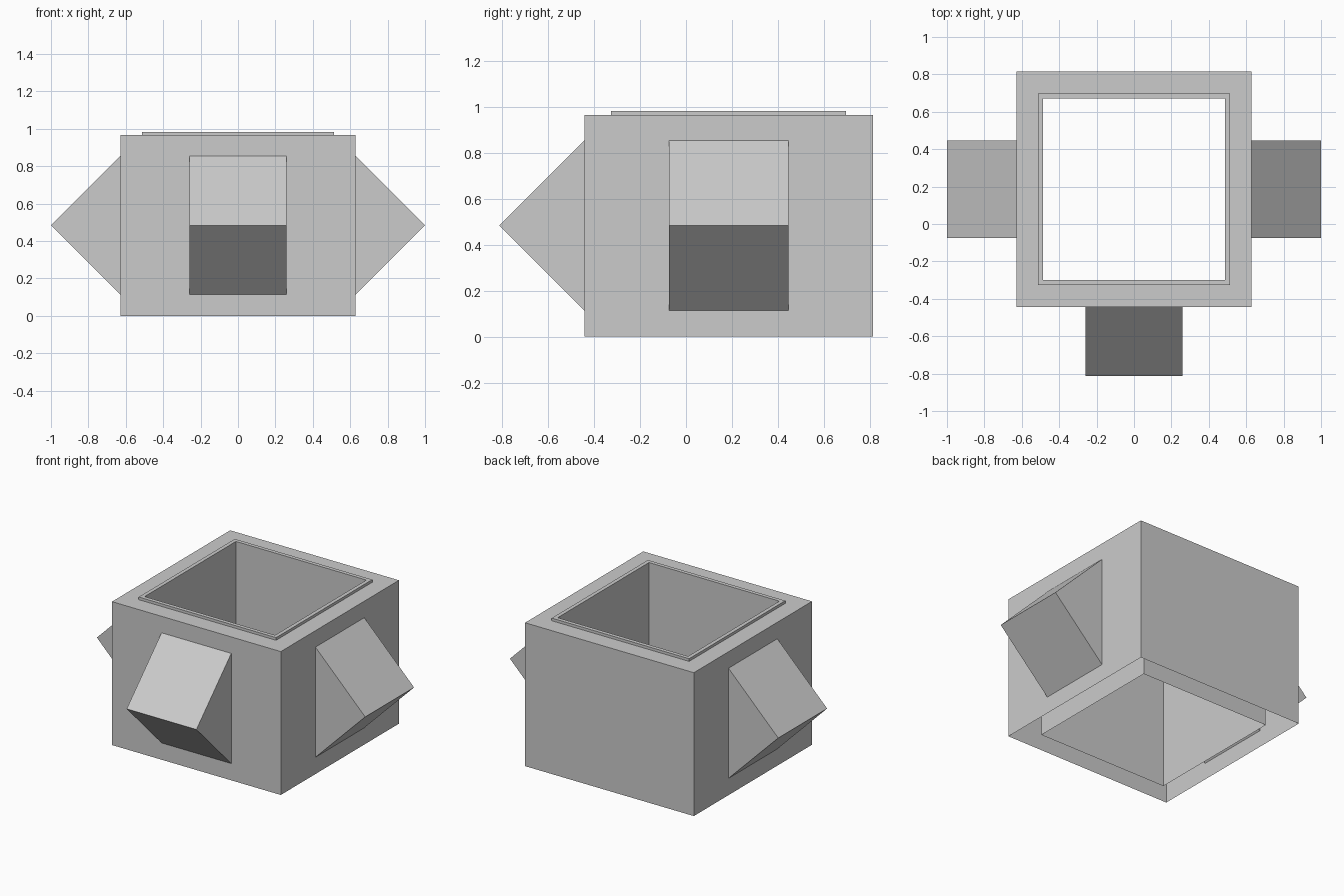
import bpy, bmesh
from math import pi
from mathutils import Matrix, Vector

if "Cube" in bpy.data.objects:
    bpy.data.objects.remove(bpy.data.objects["Cube"])

HALF = 0.629            # half width of the square body
CY = 0.186              # body centre in y
SPIKE = 1.0 - HALF      # how far each wedge sticks out
MID_Z = 0.484


def add_object(name, bm):
    bmesh.ops.recalc_face_normals(bm, faces=bm.faces)
    mesh = bpy.data.meshes.new(name)
    bm.to_mesh(mesh)
    bm.free()
    obj = bpy.data.objects.new(name, mesh)
    bpy.context.collection.objects.link(obj)
    return obj


# Hollow body: square rings from outer wall, over the raised lip, down the inner wall
# (the gap between the walls is left open underneath)
profile = [(HALF, 0), (HALF, 0.966), (0.512, 0.966),
           (0.512, 0.984), (0.486, 0.984), (0.486, 0)]
corners = [(-1, -1), (1, -1), (1, 1), (-1, 1)]
bm = bmesh.new()
rings = [[bm.verts.new((sx * r, CY + sy * r, z)) for sx, sy in corners]
         for r, z in profile]
for a, b in zip(rings, rings[1:]):
    for i in range(4):
        j = (i + 1) % 4
        bm.faces.new((a[i], a[j], b[j], b[i]))
add_object("body", bm)


# Wedge: a cube corner-on to the wall, trimmed just behind the wall surface
def wedge(name, angle):
    inset, half_w = 0.035, 0.26
    h = SPIKE - inset
    section = [(-SPIKE, 0), (0, -SPIKE), (inset, -h), (inset, h), (0, SPIKE)]
    bm = bmesh.new()
    face = bm.faces.new([bm.verts.new((-half_w, y - HALF, z)) for y, z in section])
    ext = bmesh.ops.extrude_face_region(bm, geom=[face], use_keep_orig=True)
    moved = [g for g in ext["geom"] if isinstance(g, bmesh.types.BMVert)]
    bmesh.ops.translate(bm, verts=moved, vec=Vector((2 * half_w, 0, 0)))
    place = Matrix.Translation((0, CY, MID_Z)) @ Matrix.Rotation(angle, 4, 'Z')
    bmesh.ops.transform(bm, matrix=place, verts=bm.verts)
    add_object(name, bm)


for name, angle in (("front_wedge", 0), ("right_wedge", pi / 2), ("left_wedge", -pi / 2)):
    wedge(name, angle)
